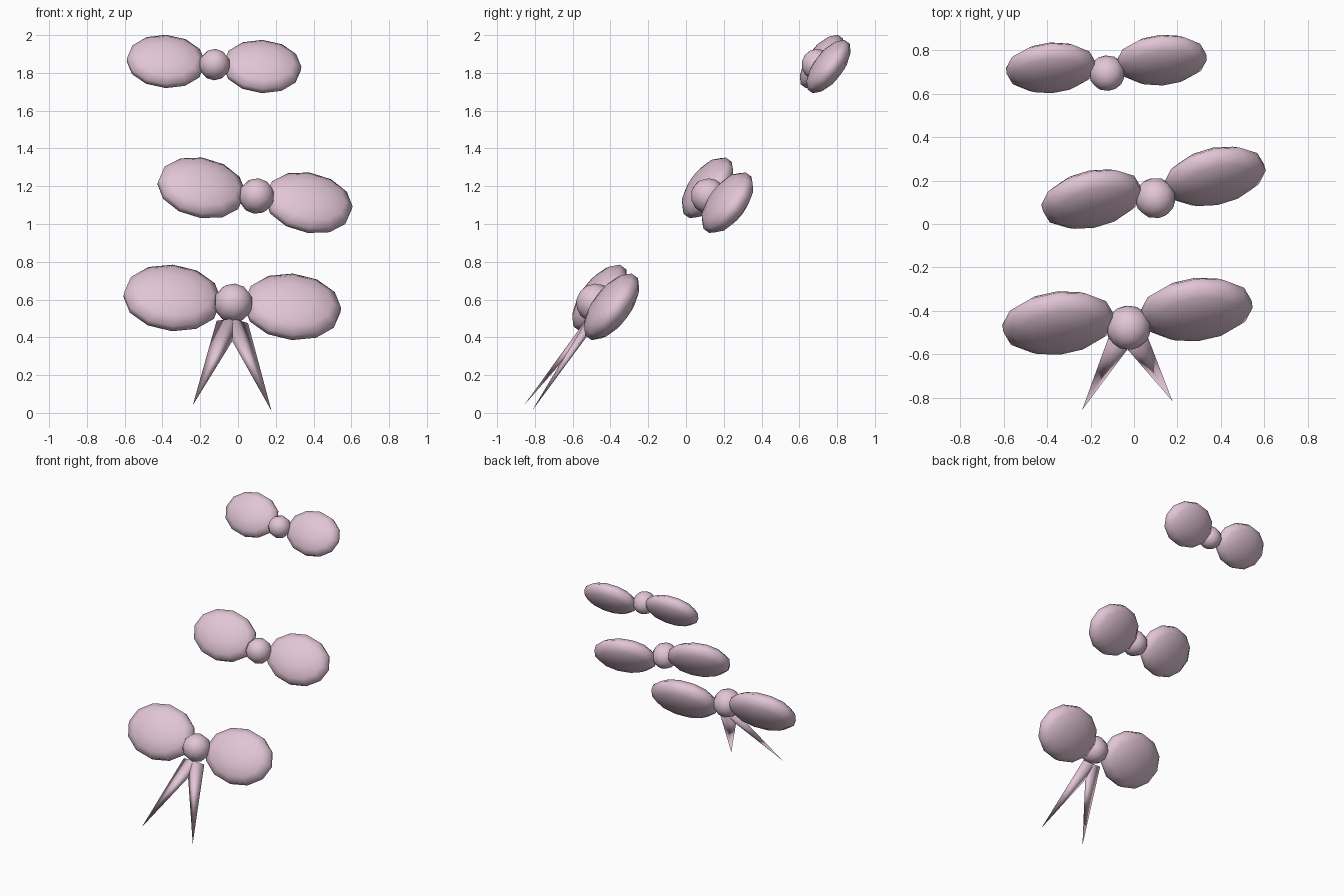
import bpy, bmesh, math
from mathutils import Matrix, Vector

cube = bpy.data.objects.get("Cube")
if cube:
    bpy.data.objects.remove(cube, do_unlink=True)

# single soft pink ribbon colour
pink = bpy.data.materials.new("ribbon_pink")
pink.use_nodes = True
colour = (0.76, 0.56, 0.67, 1)
pink.diffuse_color = colour
pink.node_tree.nodes["Principled BSDF"].inputs["Base Color"].default_value = colour

# bow plane leans back: local x is the width, y the depth, z the slope
LEAN = math.radians(-37)


def finish(name, bm, matrix):
    bmesh.ops.transform(bm, matrix=matrix, verts=bm.verts)
    bmesh.ops.recalc_face_normals(bm, faces=bm.faces)
    mesh = bpy.data.meshes.new(name)
    bm.to_mesh(mesh)
    bm.free()
    mesh.materials.append(pink)
    obj = bpy.data.objects.new(name, mesh)
    bpy.context.collection.objects.link(obj)
    for poly in mesh.polygons:
        poly.use_smooth = True
    return obj


def ball(name, frame, centre, radii, segments):
    bm = bmesh.new()
    bmesh.ops.create_uvsphere(bm, u_segments=segments, v_segments=7, radius=1)
    # turn the poles to face front and back
    turn = Matrix.Rotation(math.pi / 2, 4, "X")
    shape = Matrix.Translation(centre) @ Matrix.Diagonal((*radii, 1)) @ turn
    finish(name, bm, frame @ shape)


def tail(name, frame, base, tip):
    # flattened four-sided spike
    bm = bmesh.new()
    base, tip = Vector(base), Vector(tip)
    ring = [bm.verts.new(base + Vector(d)) for d in
            ((0.072, 0, 0), (0, 0.027, 0), (-0.072, 0, 0), (0, -0.027, 0))]
    point = bm.verts.new(tip)
    bm.faces.new(ring)
    for i in range(4):
        bm.faces.new((ring[i], ring[(i + 1) % 4], point))
    finish(name, bm, frame)


def bow(label, centre, size, yaw):
    frame = (Matrix.Translation(centre) @ Matrix.Rotation(LEAN, 4, "X")
             @ Matrix.Rotation(math.radians(yaw), 4, "Z") @ Matrix.Scale(size, 4))
    for side, s in (("left", 1), ("right", -1)):
        ball(f"{label}_bow_{side}_loop", frame, (s * 0.32, 0, 0), (0.265, 0.095, 0.21), 12)
    ball(f"{label}_bow_knot", frame, (0, -0.04, -0.035), (0.104, 0.104, 0.104), 10)
    return frame


# three bows climbing up and back
bottom = bow("bottom", (-0.03, -0.425, 0.585), 1.0, 7)
bow("middle", (0.09, 0.167, 1.152), 0.91, 13)
bow("top", (-0.127, 0.737, 1.847), 0.8, 5)

# hanging ribbon ends on the lowest bow
for side, s in (("left", 1), ("right", -1)):
    tail(f"bottom_bow_{side}_tail", bottom, (s * 0.012, 0, -0.13), (s * 0.21, 0.008, -0.695))
